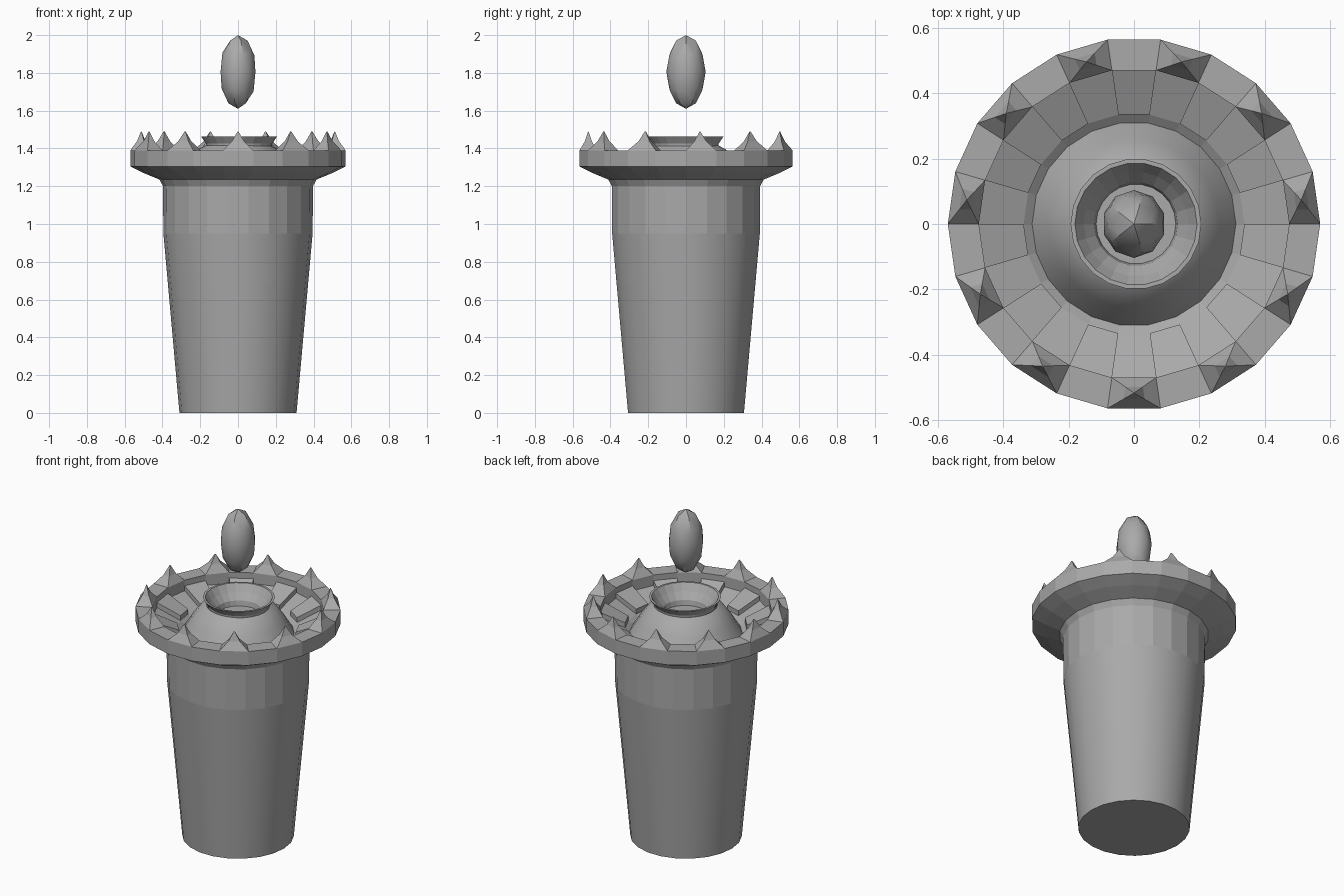
import bpy, bmesh, math
from mathutils import Matrix

SIDES = 22
STEP = math.tau / SIDES

cube = bpy.data.objects.get("Cube")
if cube:
    bpy.data.objects.remove(cube, do_unlink=True)

stone = bpy.data.materials.new("grey stone")
stone.use_nodes = True
grey = (0.4, 0.4, 0.4, 1)
stone.diffuse_color = grey
stone.node_tree.nodes["Principled BSDF"].inputs["Base Color"].default_value = grey


def finish(name, bm, smooth=None):
    bmesh.ops.recalc_face_normals(bm, faces=bm.faces)
    mesh = bpy.data.meshes.new(name)
    bm.to_mesh(mesh)
    bm.free()
    mesh.materials.append(stone)
    obj = bpy.data.objects.new(name, mesh)
    bpy.context.collection.objects.link(obj)
    if smooth:
        bpy.ops.object.select_all(action='DESELECT')
        obj.select_set(True)
        bpy.context.view_layer.objects.active = obj
        bpy.ops.object.shade_smooth_by_angle(angle=math.radians(smooth))
    return obj


def polar(r, z, i):
    return (r * math.cos(i * STEP), r * math.sin(i * STEP), z)


def lathe(name, profile, smooth=None, cap_start=False, cap_end=False, closed=False):
    """Turn an (r, z) profile around the z axis."""
    bm = bmesh.new()
    rings = [[bm.verts.new(polar(r, z, i)) for i in range(SIDES)] for r, z in profile]
    pairs = list(zip(rings, rings[1:]))
    if closed:
        pairs.append((rings[-1], rings[0]))
    for a, b in pairs:
        for i in range(SIDES):
            j = (i + 1) % SIDES
            bm.faces.new((a[i], a[j], b[j], b[i]))
    if cap_start:
        bm.faces.new(rings[0])
    if cap_end:
        bm.faces.new(rings[-1])
    return finish(name, bm, smooth)


def loft(bm, rings):
    """Skin a stack of four-cornered rings and close both ends."""
    rings = [[bm.verts.new(p) for p in ring] for ring in rings]
    for a, b in zip(rings, rings[1:]):
        for i in range(4):
            j = (i + 1) % 4
            bm.faces.new((a[i], a[j], b[j], b[i]))
    bm.faces.new(rings[0])
    bm.faces.new(rings[-1])


# Tapered shaft, smooth below a faceted collar
lathe("shaft", [(0.31, 0), (0.395, 0.95)], smooth=30, cap_start=True)
lathe("collar", [(0.395, 0.95), (0.397, 1.2), (0.415, 1.235)])

# Flared rim with its sunken inner channel
lathe("rim", [(0.415, 1.235), (0.5, 1.27), (0.57, 1.305), (0.57, 1.39),
              (0.475, 1.39), (0.475, 1.325), (0.338, 1.265), (0.312, 1.245)])

# Raised sloping blocks in the channel and spikes on the rim, on alternate sides
blocks = bmesh.new()
spikes = bmesh.new()
for i in range(0, SIDES, 2):
    k = i + 1
    loft(blocks, [[polar(0.475, z + 0.06, k), polar(0.475, z + 0.06, k + 1),
                   polar(0.338, z, k + 1), polar(0.338, z, k)] for z in (1.25, 1.295)])
    base = [polar(0.57, 1.39, i), polar(0.57, 1.39, i + 1),
            polar(0.475, 1.39, i + 1), polar(0.475, 1.39, i)]
    mid = [sum(p[n] for p in base) / 4 for n in range(2)]
    loft(spikes, [[(mid[0] + (p[0] - mid[0]) * s, mid[1] + (p[1] - mid[1]) * s, z)
                   for p in base] for s, z in ((1, 1.39), (0.4, 1.437), (0.03, 1.49))])
finish("channel_blocks", blocks)
finish("rim_spikes", spikes)

# Central mound
lathe("mound", [(0.312, 1.245), (0.26, 1.33), (0.213, 1.395), (0.175, 1.415)], smooth=30)

# Flared cup, slightly tilted
cup = lathe("cup", [(0.172, 1.40), (0.175, 1.425), (0.2, 1.462), (0.187, 1.462),
                    (0.16, 1.42), (0.128, 1.38), (0.122, 1.35)], cap_end=True)
cup.data.transform(Matrix.Translation((0.006, 0, 0)))

# Floating crystal
crystal = bmesh.new()
bmesh.ops.create_icosphere(crystal, subdivisions=2, radius=1)
bmesh.ops.transform(crystal, verts=crystal.verts,
                    matrix=Matrix.Translation((0, 0, 1.805)) @ Matrix.Diagonal((0.097, 0.104, 0.195, 1)))
finish("crystal", crystal, smooth=25)
